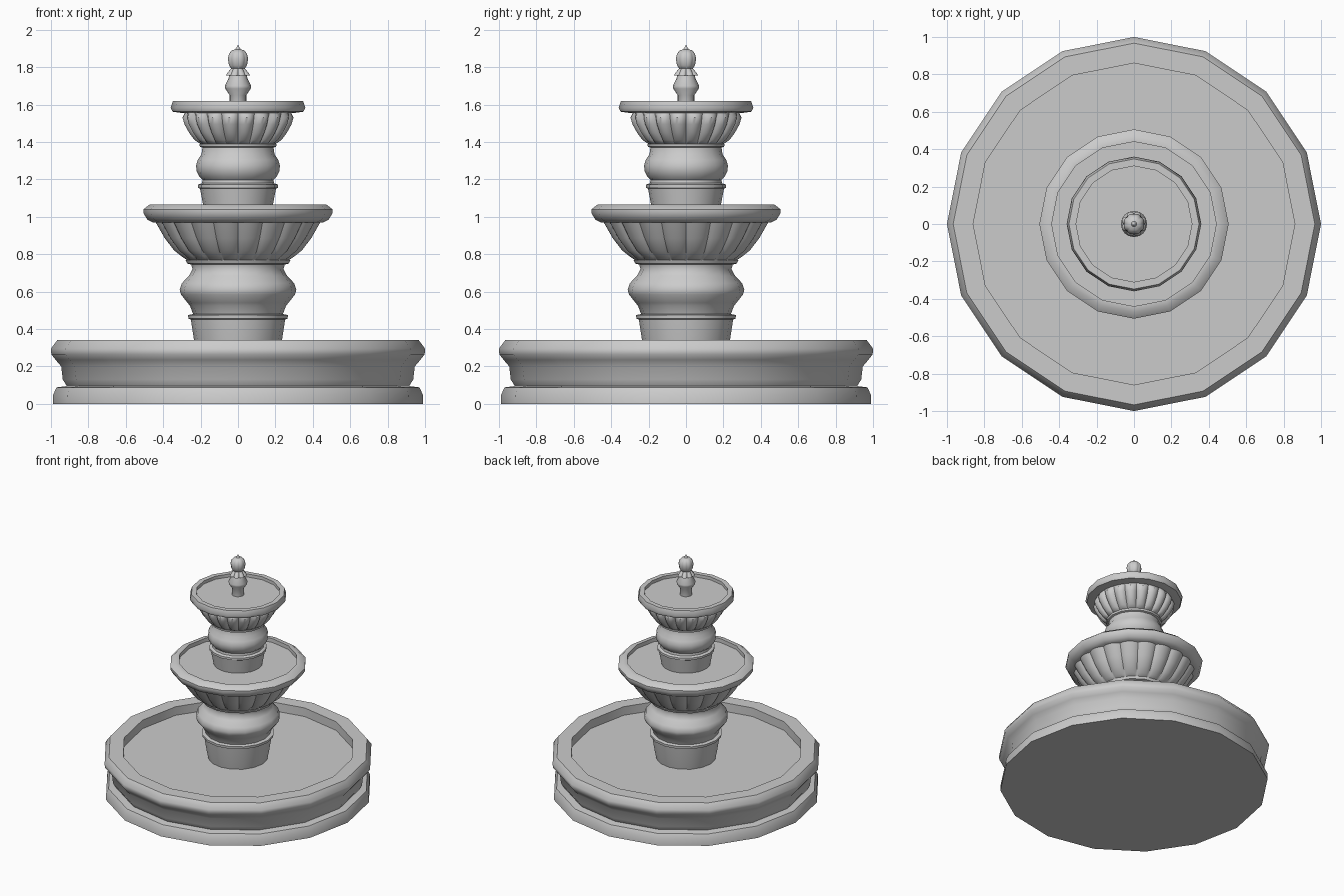
import bpy, bmesh, math


def lathe(name, profile, sides=16, lobes=0, depth=0.0, bands=None, angle=45):
    """Revolve (radius, z) points about z; lobes carve rounded flutes in the given bands."""
    bm = bmesh.new()
    n = lobes * 8 if lobes else sides
    rings = []
    for i, (r, z) in enumerate(profile):
        if r == 0:
            rings.append([bm.verts.new((0, 0, z))])
            continue
        ring = []
        for k in range(n):
            a = 2 * math.pi * k / n
            rr = r
            if lobes and (bands is None or i in bands):
                rr -= depth * (1 - abs(math.sin(lobes * a / 2)) ** 0.7)
            ring.append(bm.verts.new((rr * math.cos(a), rr * math.sin(a), z)))
        rings.append(ring)
    for a, b in zip(rings, rings[1:]):
        for k in range(n):
            j = (k + 1) % n
            if len(a) == 1:
                bm.faces.new((a[0], b[j], b[k]))
            elif len(b) == 1:
                bm.faces.new((a[k], a[j], b[0]))
            else:
                bm.faces.new((a[k], a[j], b[j], b[k]))
    bmesh.ops.recalc_face_normals(bm, faces=bm.faces)
    mesh = bpy.data.meshes.new(name)
    bm.to_mesh(mesh)
    bm.free()
    ob = bpy.data.objects.new(name, mesh)
    bpy.context.collection.objects.link(ob)
    bpy.ops.object.select_all(action='DESELECT')
    ob.select_set(True)
    bpy.context.view_layer.objects.active = ob
    bpy.ops.object.shade_smooth_by_angle(angle=math.radians(angle))
    return ob


# Ground basin with moulded wall and water surface
lathe("basin", [(0, 0), (.99, 0), (.988, .05), (.97, .088), (.915, .095), (.937, .13),
                (.945, .2), (.975, .235), (.998, .265), (1.0, .295), (.967, .34),
                (.86, .34), (.86, .27), (0, .27)])

# Lower pedestal
lathe("lower_pedestal", [(0, .26), (.218, .26), (.235, .34), (.252, .45), (.265, .455),
                         (.267, .475), (.24, .48), (.257, .525), (.27, .54), (.305, .585),
                         (.312, .61), (.3, .645), (.262, .685), (.243, .72), (.25, .745),
                         (.272, .75), (.28, .768), (0, .768)])

# Lower bowl: fluted underside and rim
lathe("lower_bowl", [(0, .76), (.26, .76), (.3, .785), (.345, .82), (.395, .885), (.45, .98), (0, .98)],
      lobes=20, depth=.02, bands=(2, 3, 4, 5))
lathe("lower_bowl_rim", [(0, .97), (.455, .97), (.485, .985), (.506, 1.02), (.506, 1.04),
                         (.472, 1.066), (.44, 1.066), (.44, 1.035), (0, 1.035)])

# Upper pedestal
lathe("upper_pedestal", [(0, 1.02), (.178, 1.02), (.203, 1.15), (.213, 1.155), (.213, 1.172),
                         (.192, 1.18), (.19, 1.198), (.207, 1.215), (.222, 1.245), (.224, 1.275),
                         (.215, 1.305), (.195, 1.335), (.19, 1.37), (.204, 1.375), (.206, 1.39),
                         (0, 1.39)])

# Upper bowl: round lobed underside and rim
lathe("upper_bowl", [(0, 1.385), (.195, 1.385), (.235, 1.41), (.265, 1.45), (.29, 1.495),
                     (.3, 1.53), (.285, 1.555), (0, 1.555)],
      lobes=20, depth=.025, bands=(2, 3, 4, 5))
lathe("upper_bowl_rim", [(0, 1.555), (.3, 1.555), (.35, 1.562), (.36, 1.582),
                         (.348, 1.62), (.31, 1.62), (.31, 1.595), (0, 1.595)])

# Finial: stem, leaf collar, bud
lathe("finial_stem", [(0, 1.58), (.045, 1.58), (.045, 1.65), (.068, 1.685), (.07, 1.7),
                      (.05, 1.74), (.046, 1.77), (0, 1.77)])
lathe("leaf_collar", [(0, 1.765), (.045, 1.757), (.068, 1.755), (.06, 1.77), (.035, 1.795), (0, 1.795)],
      lobes=8, depth=.014, bands=(2, 3))
lathe("finial_bud", [(0, 1.78), (.033, 1.787), (.05, 1.81), (.056, 1.845), (.05, 1.872),
                     (.033, 1.89), (.014, 1.895), (.007, 1.908), (0, 1.922)],
      lobes=8, depth=.004, bands=(2, 3, 4))
